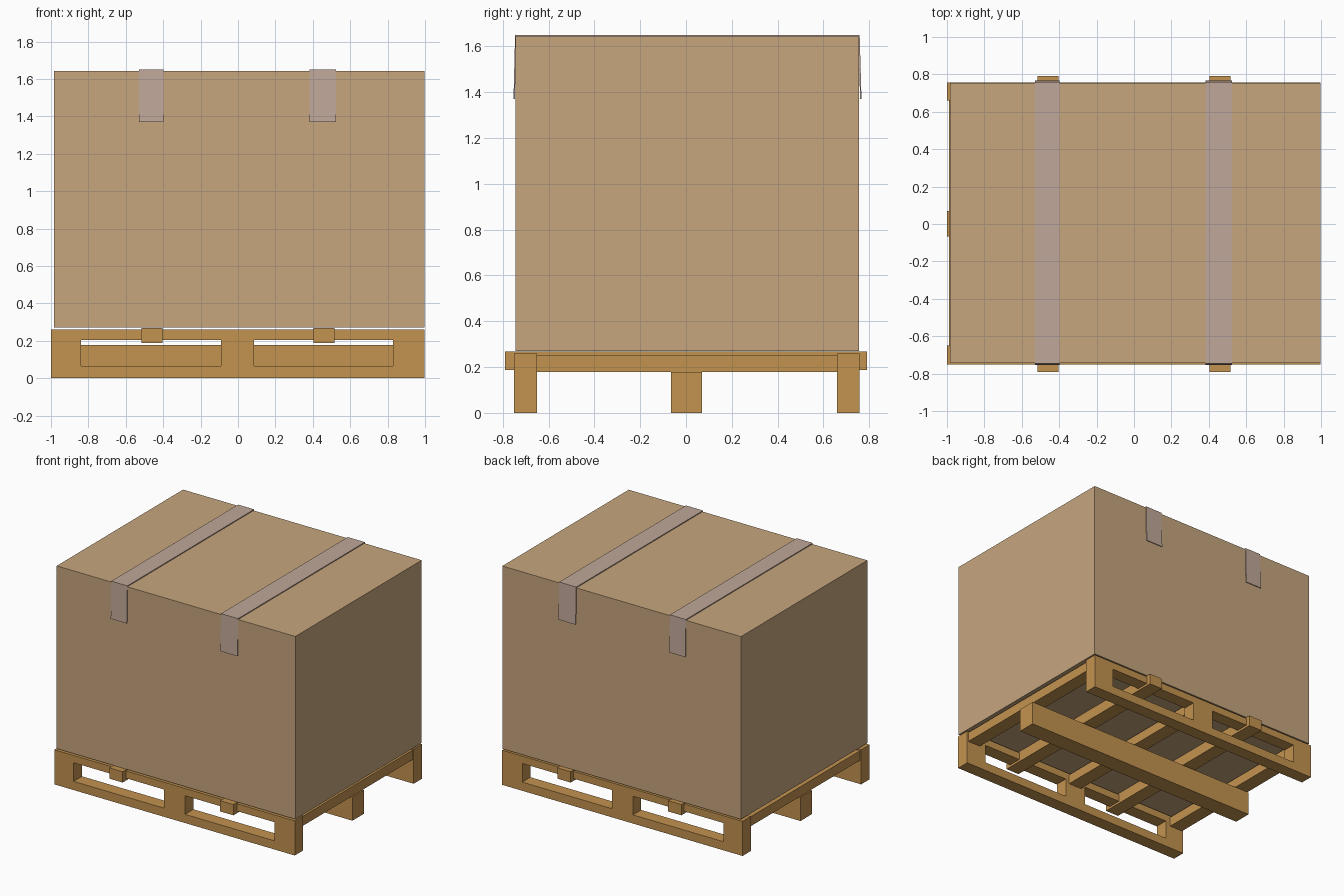
import bpy, bmesh
from mathutils import Vector

if "Cube" in bpy.data.objects:
    bpy.data.objects.remove(bpy.data.objects["Cube"])


def material(name, rgb):
    m = bpy.data.materials.new(name)
    m.diffuse_color = (*rgb, 1)
    m.use_nodes = True
    m.node_tree.nodes["Principled BSDF"].inputs["Base Color"].default_value = m.diffuse_color
    return m


CARD = material("cardboard", (0.57, 0.38, 0.21))
TAPE = material("tape", (0.53, 0.39, 0.32))
WOOD = material("wood", (0.55, 0.29, 0.08))


def finish(name, bm, mat):
    bmesh.ops.recalc_face_normals(bm, faces=bm.faces)
    me = bpy.data.meshes.new(name)
    bm.to_mesh(me)
    bm.free()
    me.materials.append(mat)
    ob = bpy.data.objects.new(name, me)
    bpy.context.collection.objects.link(ob)
    return ob


def block(name, x, y, z, mat):
    """Box given by its (min, max) range on each axis."""
    bm = bmesh.new()
    bmesh.ops.create_cube(bm, size=1)
    for v in bm.verts:
        v.co = Vector([r[0] if c < 0 else r[1] for r, c in zip((x, y, z), v.co)])
    return finish(name, bm, mat)


def extrude(bm, faces, offset):
    geo = bmesh.ops.extrude_face_region(bm, geom=faces)["geom"]
    verts = [g for g in geo if isinstance(g, bmesh.types.BMVert)]
    bmesh.ops.translate(bm, verts=verts, vec=offset)


def runner(name, y0, y1):
    """Side runner with two fork windows."""
    xs = (-1, -0.84, -0.09, 0.085, 0.83, 0.997)
    zs = (0, 0.065, 0.205, 0.26)
    bm = bmesh.new()
    grid = [[bm.verts.new((x, y0, z)) for z in zs] for x in xs]
    faces = [bm.faces.new((grid[i][j], grid[i + 1][j], grid[i + 1][j + 1], grid[i][j + 1]))
             for i in range(5) for j in range(3) if not (j == 1 and i in (1, 3))]
    extrude(bm, faces, (0, y1 - y0, 0))
    finish(name, bm, WOOD)


def tape(name, x0, x1):
    """Thin strap over the lid with slightly flared ends hanging down."""
    profile = [(-0.753, 1.37), (-0.746, 1.65), (0.758, 1.65), (0.766, 1.37),
               (0.760, 1.37), (0.752, 1.643), (-0.740, 1.643), (-0.747, 1.37)]
    bm = bmesh.new()
    vs = [bm.verts.new((x0, y, z)) for y, z in profile]
    faces = [bm.faces.new([vs[i] for i in q])
             for q in ((0, 1, 6, 7), (1, 2, 5, 6), (2, 3, 4, 5))]
    extrude(bm, faces, (x1 - x0, 0, 0))
    finish(name, bm, TAPE)


# Carton and straps
block("carton", (-0.985, 0.997), (-0.744, 0.755), (0.27, 1.642), CARD)
tape("tape_left", -0.53, -0.397)
tape("tape_right", 0.381, 0.523)

# Pallet runners
runner("front_runner", -0.75, -0.65)
runner("back_runner", 0.66, 0.757)
block("centre_runner", (-1, 0.997), (-0.066, 0.07), (0, 0.178), WOOD)

# Short slats held between the side runners
for name, x0, x1 in (("left_slat", -0.99, -0.88), ("middle_slat", -0.055, 0.055),
                     ("right_slat", 0.88, 0.987)):
    block(name, (x0, x1), (-0.65, 0.66), (0.178, 0.25), WOOD)

# Long slats poking out through the runners
for name, x in (("left_long_slat", -0.46), ("right_long_slat", 0.46)):
    block(name, (x - 0.055, x + 0.055), (-0.79, 0.79), (0.188, 0.269), WOOD)
